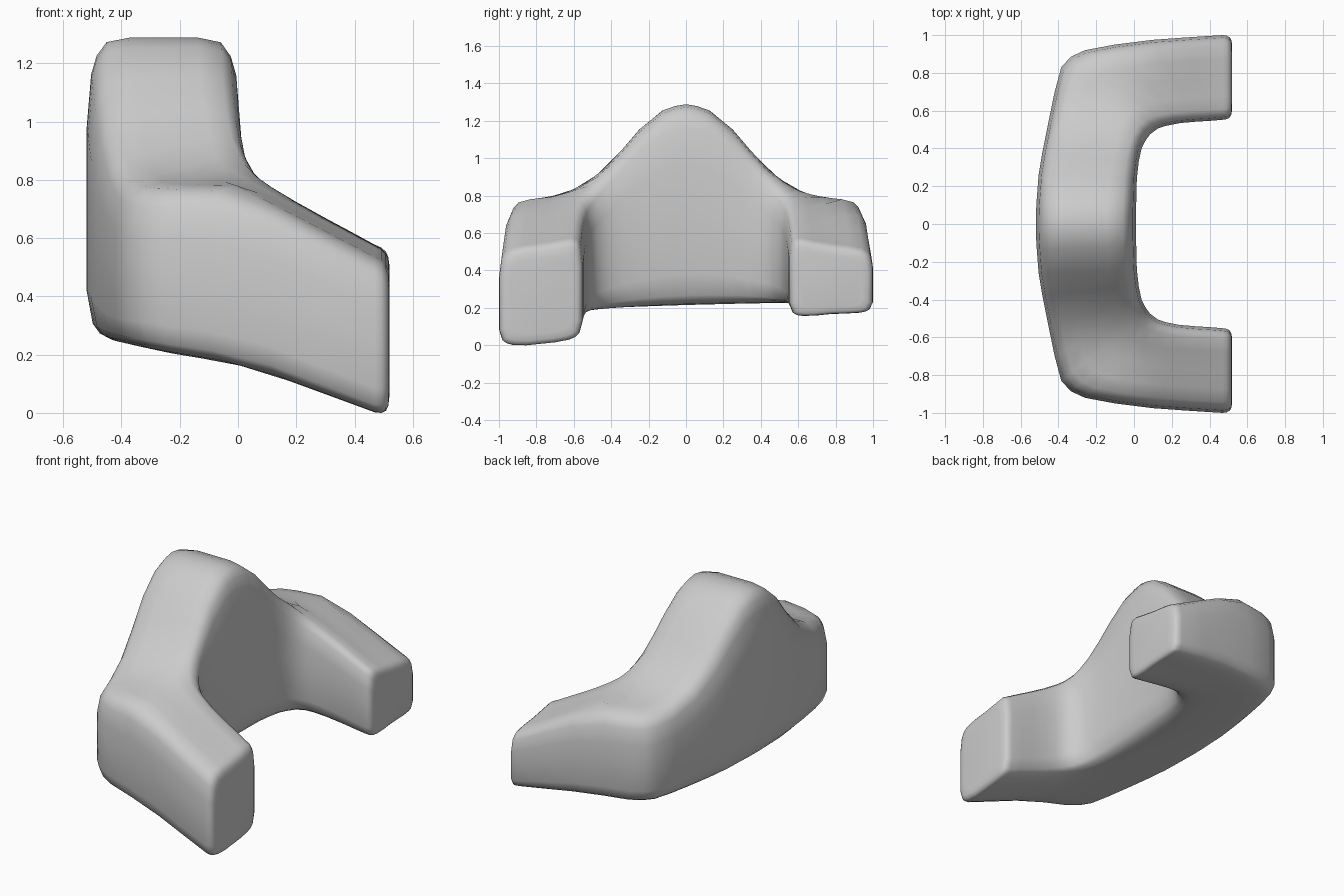
import bpy, bmesh

if "Cube" in bpy.data.objects:
    bpy.data.objects.remove(bpy.data.objects["Cube"])


def lerp_table(table, v):
    """Piecewise linear lookup, clamped at both ends."""
    if v <= table[0][0]:
        return table[0][1]
    for (a, fa), (b, fb) in zip(table, table[1:]):
        if v <= b:
            return fa + (fb - fa) * (v - a) / (b - a)
    return table[-1][1]


# Height of the top along |y| (peaked back), and of the two arms' undersides along x
BACK_TOP = [(0, 1.295), (.06, 1.285), (.13, 1.26), (.25, 1.16), (.37, 1.02), (.43, .955),
            (.5, .895), (.56, .855), (.62, .825), (.72, .80), (.85, .785), (1, .765)]
NEAR_BOTTOM = [(-.5, .245), (-.4, .235), (0, .17), (.1, .14), (.48, 0)]
FAR_BOTTOM = [(-.5, .255), (0, .24), (.1, .23), (.48, .178)]


def top(x, y):
    return lerp_table(BACK_TOP, abs(y)) - .51 * max(0, min(x, .5))


def bottom(x, y):
    t = min(1, max(0, (y + .9) / 1.7))
    return lerp_table(NEAR_BOTTOM, x) * (1 - t) + lerp_table(FAR_BOTTOM, x) * t


# Half of the U-shaped plan: outer (x, y), inner (x, y)
PLAN = [(-.52, 0, .01, 0), (-.519, .06, .01, .06), (-.515, .13, .012, .12),
        (-.505, .26, .015, .24), (-.485, .38, .025, .33), (-.455, .53, .04, .40),
        (-.42, .70, .06, .44), (-.385, .83, .085, .475), (-.335, .885, .125, .505),
        (-.26, .92, .17, .52), (-.1, .95, .24, .534), (.1, .975, .33, .542),
        (.28, .988, .4, .546), (.47, 1.0, .47, .552)]

# Rounded section: (fraction across, fraction up), going round once
TOP_CORNER = [(0, .30), (.03, .12), (.065, .06), (.13, .015), (.28, 0)]
LOW_CORNER = [(0, .17), (.04, .06), (.085, .03), (.16, .012), (.32, 0)]
up = [(u, 1 - f) for u, f in TOP_CORNER]
low = [(u, f) for u, f in LOW_CORNER]
SECTION = (up + [(.5, 1)] + [(1 - u, v) for u, v in reversed(up)] + [(1, .5)]
           + [(1 - u, v) for u, v in low] + [(.5, 0)] + list(reversed(low)) + [(0, .5)])


def ring(station, side):
    ox, oy, ix, iy = station
    pts = []
    for u, v in SECTION:
        x, y = ox + (ix - ox) * u, (oy + (iy - oy) * u) * side
        zb, zt = bottom(x, y), top(x, y)
        pts.append((x, y, zb + (zt - zb) * v))
    return pts


def end_rings(last):
    """Rounded end of an arm: the last section shrinking toward its middle."""
    cy = (min(p[1] for p in last) + max(p[1] for p in last)) / 2
    cz = (min(p[2] for p in last) + max(p[2] for p in last)) / 2
    return [[(x, cy + (p[1] - cy) * s, cz - dz + (p[2] - cz) * s) for p in last]
            for x, s, dz in ((.492, .985, .006), (.508, .94, .012), (.516, .87, .015), (.52, .74, .018))]


far = [ring(s, 1) for s in PLAN]
near = [ring(s, -1) for s in PLAN[1:]]
rings = (list(reversed(end_rings(near[-1]))) + list(reversed(near)) + far + end_rings(far[-1]))

# Loft the whole seat shell through the sections
bm = bmesh.new()
loops = [[bm.verts.new(p) for p in r] for r in rings]
n = len(SECTION)
for a, b in zip(loops, loops[1:]):
    for i in range(n):
        j = (i + 1) % n
        bm.faces.new((a[i], a[j], b[j], b[i]))
bm.faces.new(loops[0])
bm.faces.new(list(reversed(loops[-1])))
bmesh.ops.recalc_face_normals(bm, faces=bm.faces)
for f in bm.faces:
    f.smooth = True

mesh = bpy.data.meshes.new("curved_backrest_with_arms")
bm.to_mesh(mesh)
bm.free()
low_z = min(v.co.z for v in mesh.vertices)
for v in mesh.vertices:
    v.co.z -= low_z
obj = bpy.data.objects.new("curved_backrest_with_arms", mesh)
bpy.context.collection.objects.link(obj)
